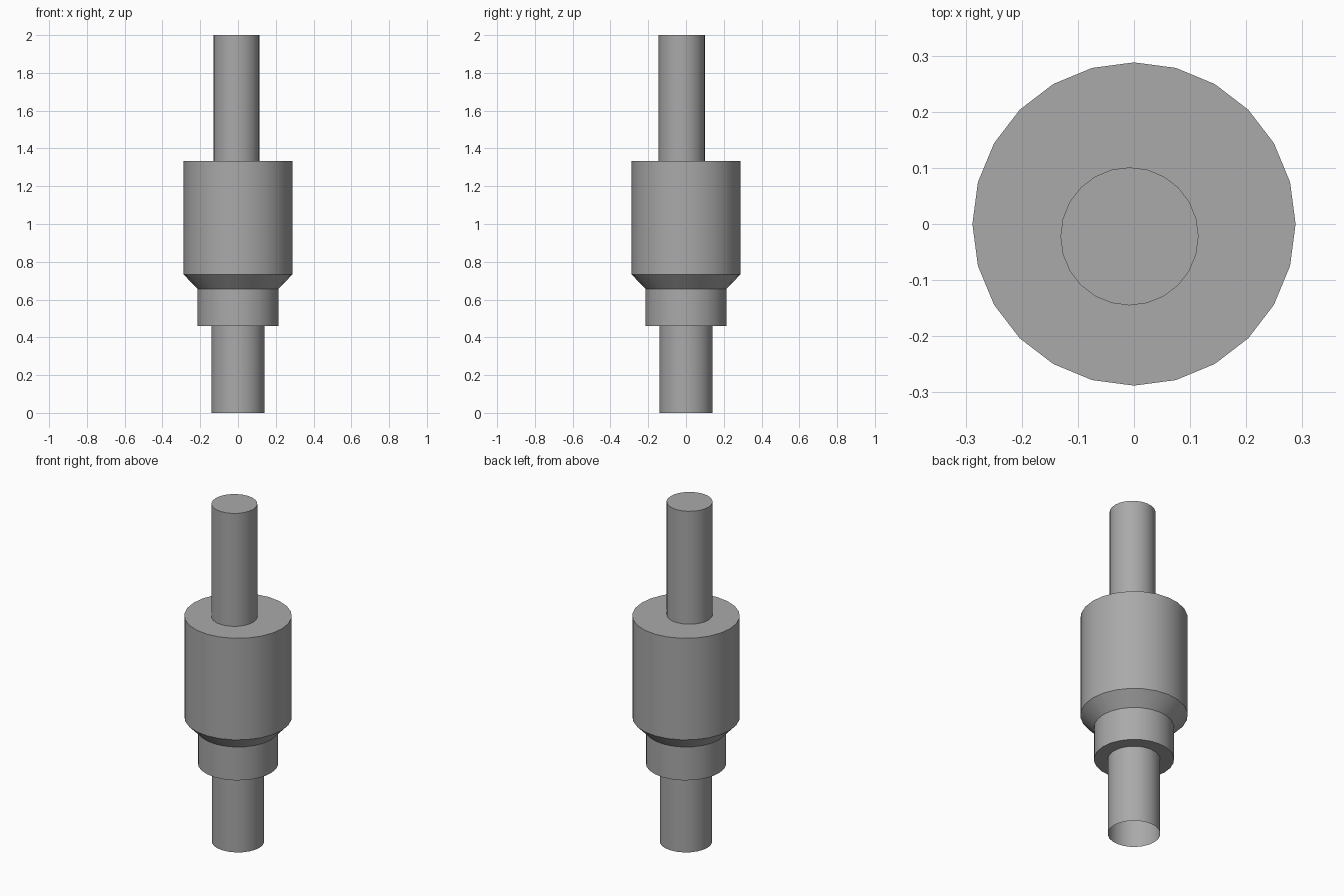
import bpy
import bmesh
import math

cube = bpy.data.objects.get("Cube")
if cube:
    bpy.data.objects.remove(cube, do_unlink=True)

SIDES = 24

# Single plain grey metal
metal = bpy.data.materials.new("grey metal")
metal.use_nodes = True
GREY = (0.4, 0.4, 0.4, 1.0)
metal.diffuse_color = GREY
metal.node_tree.nodes["Principled BSDF"].inputs["Base Color"].default_value = GREY


def turned_part(name, profile, centre=(0.0, 0.0)):
    """Revolve (radius, z) points from bottom to top; open below, capped above."""
    bm = bmesh.new()
    rings = []
    for radius, z in profile:
        rings.append([bm.verts.new((radius * math.cos(2 * math.pi * i / SIDES),
                                    radius * math.sin(2 * math.pi * i / SIDES), z))
                      for i in range(SIDES)])
    for low, high in zip(rings, rings[1:]):
        for i in range(SIDES):
            j = (i + 1) % SIDES
            bm.faces.new((low[i], low[j], high[j], high[i]))
    bm.faces.new(rings[-1])
    mesh = bpy.data.meshes.new(name)
    bm.to_mesh(mesh)
    bm.free()
    mesh.materials.append(metal)
    obj = bpy.data.objects.new(name, mesh)
    obj.location = (centre[0], centre[1], 0.0)
    bpy.context.collection.objects.link(obj)
    bpy.ops.object.select_all(action="DESELECT")
    obj.select_set(True)
    bpy.context.view_layer.objects.active = obj
    bpy.ops.object.shade_smooth_by_angle(angle=math.radians(30))
    return obj


# Hollow lower tube, stepped collar, chamfer and main barrel in one turned body
turned_part("stepped_body", [
    (0.141, 0.0), (0.141, 0.46),
    (0.215, 0.46), (0.215, 0.657),
    (0.288, 0.733), (0.288, 1.333),
])

# Upper shaft, set slightly off the body's axis
turned_part("upper_shaft", [(0.123, 1.333), (0.123, 2.0)], centre=(-0.008, -0.022))
